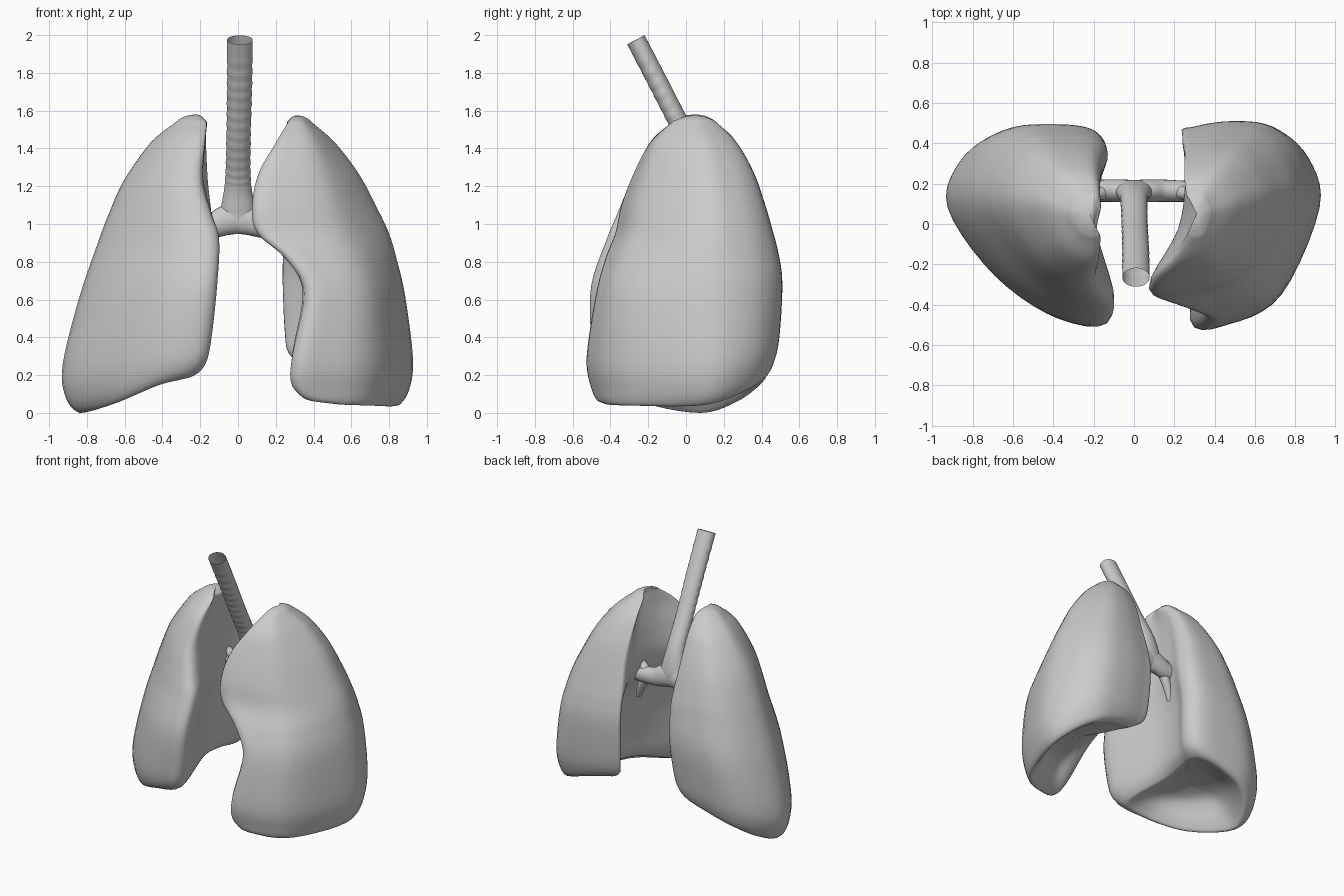
import bpy, bmesh, math
from mathutils import Vector

if "Cube" in bpy.data.objects:
    bpy.data.objects.remove(bpy.data.objects["Cube"])


def spline(pts, n, closed=False):
    """Catmull-Rom curve through the points, n steps per span."""
    out, m = [], len(pts)
    get = (lambda i: pts[i % m]) if closed else (lambda i: pts[max(0, min(m - 1, i))])
    for i in range(m if closed else m - 1):
        a, b, c, d = get(i - 1), get(i), get(i + 1), get(i + 2)
        for k in range(n):
            t = k / n
            out.append(0.5 * (2 * b + (c - a) * t + (2 * a - 5 * b + 4 * c - d) * t * t
                              + (3 * b - a - 3 * c + d) * t ** 3))
    if not closed:
        out.append(pts[-1].copy())
    return out


def loft(name, rings):
    """Skin a list of equal closed rings."""
    bm = bmesh.new()
    vs = [[bm.verts.new(p) for p in r] for r in rings]
    n = len(rings[0])
    for r0, r1 in zip(vs, vs[1:]):
        for i in range(n):
            j = (i + 1) % n
            bm.faces.new((r0[i], r0[j], r1[j], r1[i]))
    bmesh.ops.remove_doubles(bm, verts=bm.verts, dist=0.0005)
    bmesh.ops.recalc_face_normals(bm, faces=bm.faces)
    me = bpy.data.meshes.new(name)
    bm.to_mesh(me)
    bm.free()
    me.polygons.foreach_set("use_smooth", [True] * len(me.polygons))
    ob = bpy.data.objects.new(name, me)
    bpy.context.collection.objects.link(ob)
    return ob


def lung(name, side, levels, lift, apex, hollow, front, groove, corner):
    """Stack D-shaped sections; columns: z, front edge x, y, inner x, back edge x, back y, outer x."""
    rows = []
    for z, fx, fy, mx, bx, by, lx in levels:
        f, w = fy - 0.015, lx - bx
        ring = [(fx, fy), (fx + 0.3 * (lx - fx), f), (fx + 0.7 * (lx - fx), f * front),
                (lx, 0.08 if by > 0.3 else by * 0.28), (lx - 0.08 * w, by * 0.66),
                (bx + 0.68 * w, by * 0.95), (bx + 0.38 * w, by), (bx + 0.1 * w, by * 0.95),
                (bx, by - corner * by), (mx + groove[0], by * groove[1]), (mx, -0.02)]
        k = max(0, 1 - z)
        rows.append([Vector((side * x, y, z + up * k)) for (x, y), up in zip(ring, lift)])
    # hollow base
    c = Vector((side * hollow[0], hollow[1], hollow[2]))
    base = []
    for s, h in ((0, 1), (0.5, 0.8), (0.82, 0.2)):
        base.append([Vector((c.x + (p.x - c.x) * s, c.y + (p.y - c.y) * s, p.z + (c.z - p.z) * h))
                     for p in rows[0]])
    # rounded apex
    a = Vector((side * apex[0], apex[1], apex[2]))
    top = []
    for s, h in ((0.7, 0.55), (0.35, 0.9), (0, 1)):
        top.append([Vector((a.x + (p.x - a.x) * s, a.y + (p.y - a.y) * s, p.z + (a.z - p.z) * h))
                    for p in rows[-1]])
    rows = [spline(r, 5, True) for r in base + rows + top]
    cols = [spline(list(col), 5) for col in zip(*rows)]
    return loft(name, list(zip(*cols)))


def tube(name, path, radii, axis, n=24, steps=8, ridges=0):
    """Sweep an ellipse along a path; optional cartilage ridges on the front half."""
    pts = spline([Vector(p) for p in path], steps)
    rad = spline([Vector((a, b, 0)) for a, b in radii], steps)
    rings, last = [], len(pts) - 1
    for i, p in enumerate(pts):
        t = (pts[min(i + 1, last)] - pts[max(i - 1, 0)]).normalized()
        b = t.cross(Vector(axis)).normalized()
        a = b.cross(t)
        ring = []
        for k in range(n):
            u = math.tau * k / n
            d = a * math.cos(u) * rad[i].x + b * math.sin(u) * rad[i].y
            if ridges and 0.08 < i / last < 0.62 and d.y < 0.02:
                d *= 1 + 0.03 * math.sin(math.tau * ridges * i / last)
            ring.append(p + d)
        rings.append(ring)
    return loft(name, rings)


# Lung on the -x side
lung("right_lung", -1, [
    (0.00, .23, -.37, .30, .25, .41, .84),
    (0.08, .17, -.43, .25, .19, .45, .905),
    (0.25, .14, -.455, .23, .16, .475, .92),
    (0.60, .11, -.455, .22, .14, .495, .835),
    (0.90, .10, -.38, .19, .13, .46, .735),
    (1.05, .14, -.33, .19, .14, .43, .68),
    (1.23, .19, -.26, .20, .16, .37, .60),
    (1.43, .175, -.17, .20, .17, .27, .46),
    (1.53, .167, -.07, .185, .17, .17, .34)],
    (.20, .15, .05, 0, .06, .15, .21, .25, .27, .28, .27), (.22, .05, 1.58), (.52, .0, .27),
    .55, (-.02, .45), .25)

# Lung on the +x side, with the heart notch
lung("left_lung", 1, [
    (0.00, .34, -.42, .42, .35, .42, .85),
    (0.08, .28, -.46, .38, .27, .465, .90),
    (0.25, .29, -.48, .38, .25, .495, .92),
    (0.60, .35, -.435, .37, .24, .51, .88),
    (0.80, .25, -.39, .32, .24, .49, .835),
    (0.95, .10, -.34, .25, .24, .46, .79),
    (1.10, .075, -.31, .22, .25, .42, .72),
    (1.27, .11, -.25, .24, .25, .36, .63),
    (1.43, .20, -.17, .27, .25, .27, .51),
    (1.53, .26, -.07, .28, .26, .17, .40)],
    (.09, .05, .04, .04, .10, .17, .22, .25, .26, .27, .24), (.31, .05, 1.575), (.60, .0, .24),
    .71, (.035, .55), .12)

# Windpipe, open at the top
tube("windpipe", [(.01, -.265, 1.975), (.008, -.13, 1.715), (.003, 0, 1.46), (0, .12, 1.23), (0, .16, 1.08),
                  (0, .165, 1.0)],
     [(.068, .052), (.066, .052), (.064, .052), (.068, .054), (.09, .056), (.085, .05)],
     (1, 0, 0), steps=18, n=32, ridges=24)

# Main airways and their branches into each lung
for s, label in ((-1, "right"), (1, "left")):
    tube(label + "_airway", [(-s * .03, .165, 1.04), (s * .06, .165, 1.02), (s * .15, .165, .99), (s * .32, .16, .98)],
         [(.05, .085), (.056, .08), (.055, .065), (.05, .055)], (0, 1, 0))
    x = 0.15 if s < 0 else 0.24
    for i, (dx, dz) in enumerate(((.08, .12), (.07, -.2))):
        tube(f"{label}_branch_{i + 1}", [(s * (x - .03), .16, .99), (s * (x + .025), .15, .99 + dz * .5),
                                         (s * (x + dx), .13, .99 + dz)],
             [(.04, .04), (.032, .032), (.02, .02)], (0, 1, 0), n=14)
